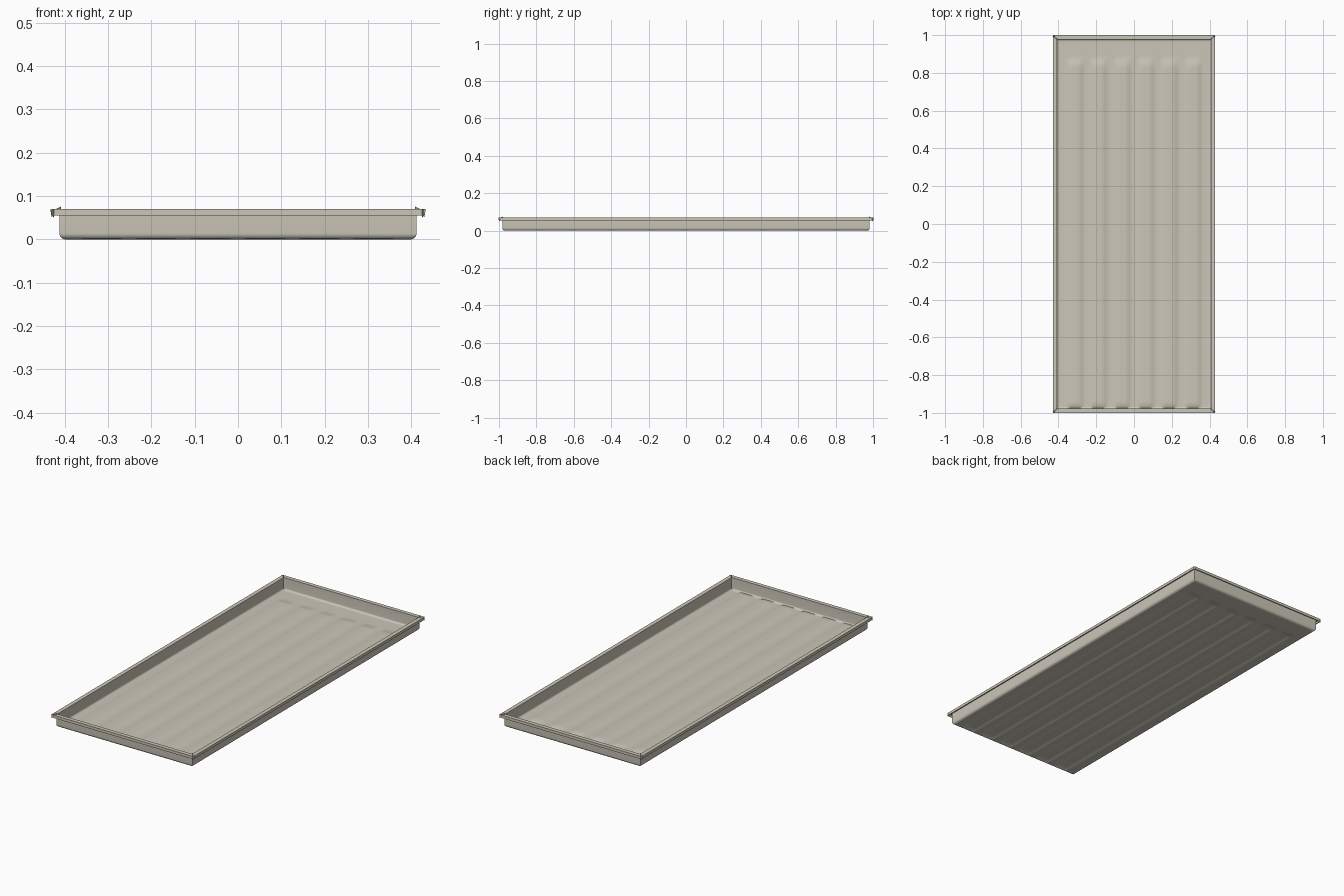
import bpy, bmesh, math

if "Cube" in bpy.data.objects:
    bpy.data.objects.remove(bpy.data.objects["Cube"])

T = 0.004                  # sheet thickness
WX, WY = 0.412, 0.982      # outer faces of the walls
LX, LY = 0.43 - T, 1 - T   # inside of the folded lip
TOP, LIP = 0.07, 0.055
R = 0.014                  # rounding between floor and wall
RIB = 0.008                # rib height
PITCH = 0.125


def smooth(t):
    t = max(0.0, min(1.0, t))
    return t * t * (3 - 2 * t)


def fillet(d):
    """Height of the rounded floor edge at distance d from the wall."""
    return R - math.sqrt(max(0, R * R - (R - min(d, R)) ** 2))


def height(x, y):
    """Floor height: rounded border plus six long raised ribs."""
    f = fillet(min(WX - abs(x), WY - abs(y)))
    near = min(abs(x - (i - 2.5) * PITCH) for i in range(6))
    rib = 1 - smooth((near - 0.018) / 0.034)
    ends = smooth((0.885 - y) / 0.05) * smooth((y + WY - 0.004) / 0.02)
    return max(f, RIB * rib * ends)


def samples(w, n):
    """Coordinates across the floor, denser in the rounded border."""
    edge = [w - R * (1 - math.cos(a * math.pi / 12)) for a in range(7)]
    inner = [-(w - R) + 2 * (w - R) * i / n for i in range(1, n)]
    return [-e for e in edge] + inner + edge[::-1]


xs, ys = samples(WX, 96), samples(WY, 130)
bm = bmesh.new()
grid = [[bm.verts.new((x, y, height(x, y))) for x in xs] for y in ys]
for j in range(len(ys) - 1):
    for i in range(len(xs) - 1):
        # wound so that the normals face down and outward
        bm.faces.new((grid[j][i], grid[j + 1][i], grid[j + 1][i + 1], grid[j][i + 1]))


def extrude_border(sx, sy, z):
    """Extrude the open border to height z, scaled sideways."""
    edges = [e for e in bm.edges if e.is_boundary]
    out = bmesh.ops.extrude_edge_only(bm, edges=edges)["geom"]
    for v in out:
        if isinstance(v, bmesh.types.BMVert):
            v.co.x *= sx
            v.co.y *= sy
            v.co.z = z


extrude_border(1, 1, TOP - T)                     # walls
extrude_border(LX / WX, LY / WY, TOP - T)         # flat rim
extrude_border(1, 1, LIP)                         # folded lip

# round the lip's corners
corners = [e for e in bm.edges if abs(e.verts[0].co.z - e.verts[1].co.z) > 0.005
           and all(abs(abs(v.co.x) - LX) < 1e-4 and abs(abs(v.co.y) - LY) < 1e-4 for v in e.verts)]
bmesh.ops.bevel(bm, geom=corners, offset=0.008, segments=3, profile=0.5, affect='EDGES')

bmesh.ops.recalc_face_normals(bm, faces=bm.faces)
bm.faces.ensure_lookup_table()
if bm.faces[len(xs) * 60 + 40].normal.z > 0:
    bmesh.ops.reverse_faces(bm, faces=bm.faces)

mesh = bpy.data.meshes.new("ribbed_tray")
bm.to_mesh(mesh)
bm.free()
tray = bpy.data.objects.new("ribbed_tray", mesh)
bpy.context.collection.objects.link(tray)

mat = bpy.data.materials.new("warm grey")
mat.diffuse_color = (0.60, 0.565, 0.48, 1)
mat.use_nodes = True
mat.node_tree.nodes["Principled BSDF"].inputs["Base Color"].default_value = mat.diffuse_color
mesh.materials.append(mat)

# give the sheet its thickness
sol = tray.modifiers.new("thickness", 'SOLIDIFY')
sol.thickness = T
sol.offset = -1
sol.use_even_offset = True

bpy.context.view_layer.objects.active = tray
tray.select_set(True)
bpy.ops.object.modifier_apply(modifier=sol.name)
bpy.ops.object.shade_smooth_by_angle(angle=math.radians(35))
